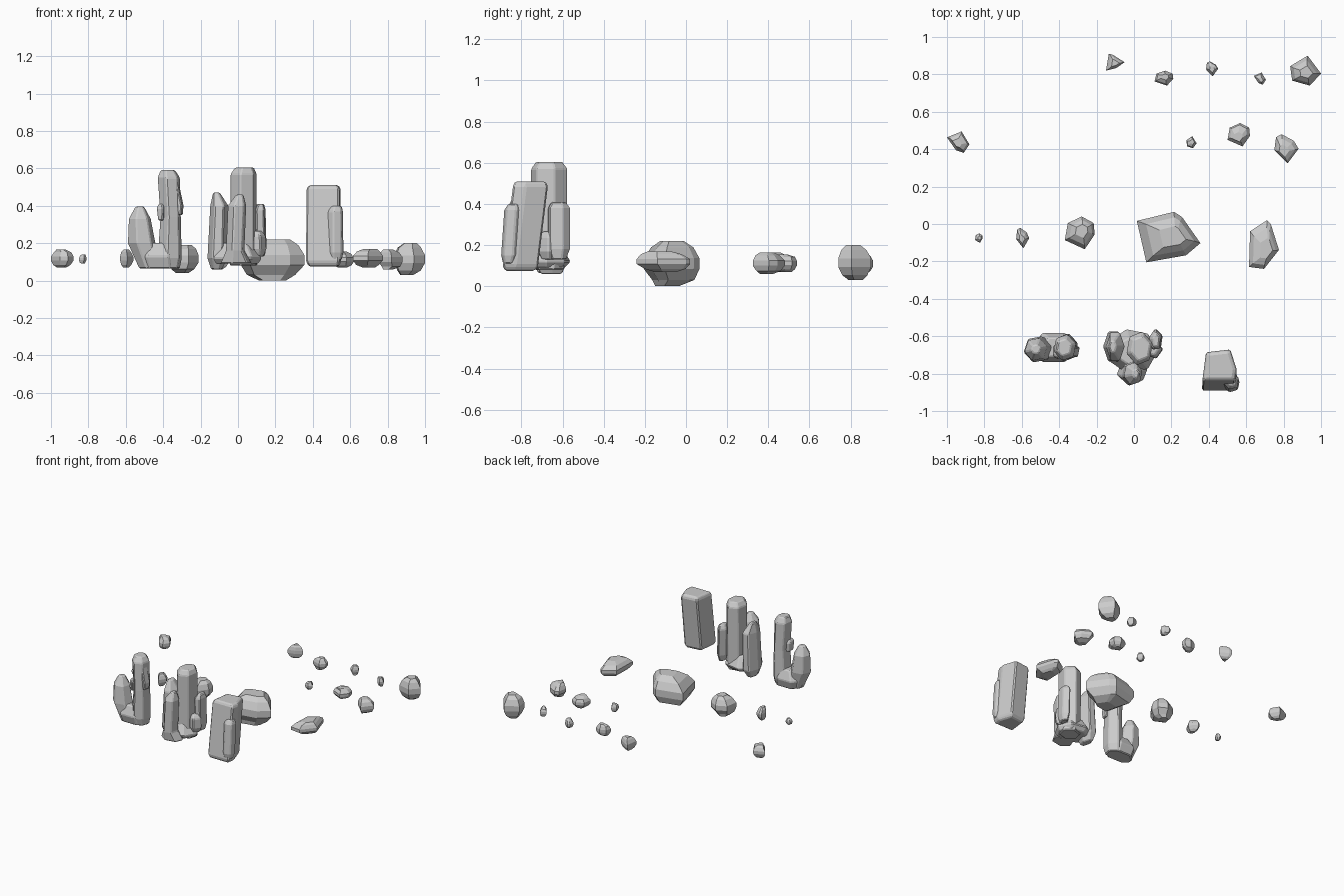
import bpy, bmesh, math, random

random.seed(4)


def loft(name, rings, bevel=0.0):
    """Skin a stack of equal-sized point rings and cap both ends."""
    bm = bmesh.new()
    vs = [[bm.verts.new(p) for p in r] for r in rings]
    n = len(vs[0])
    for a, b in zip(vs, vs[1:]):
        for i in range(n):
            j = (i + 1) % n
            bm.faces.new((a[i], a[j], b[j], b[i]))
    bm.faces.new(vs[0][::-1])
    bm.faces.new(vs[-1])
    bmesh.ops.recalc_face_normals(bm, faces=bm.faces)
    me = bpy.data.meshes.new(name)
    bm.to_mesh(me)
    bm.free()
    ob = bpy.data.objects.new(name, me)
    bpy.context.collection.objects.link(ob)
    if bevel:
        m = ob.modifiers.new("soft_edges", 'BEVEL')
        m.width = bevel
        m.segments = 1
        m.angle_limit = math.radians(25)
    return ob


# Rock outlines seen from above, in a -1..1 box
SHAPES = {
    "wedge": [(-1, .64), (.17, 1), (.42, .8), (1, -.24), (.55, -.72), (-.7, -1)],
    "tri": [(-.7, 1), (-.3, .9), (1, 0), (.1, -.7), (-1, -1)],
    "slab": [(-1, -.92), (-.93, .55), (.2, 1), (.45, .85), (1, -.22), (.0, -1)],
    "hex": [(-1, -.44), (-.8, .6), (.13, 1), (.93, .6), (1, -.1), (.33, -1)],
    "pent": [(-1, .3), (.13, 1), (1, -.2), (.27, -1), (-.87, -.67)],
    "kite": [(-1, .45), (.3, 1), (1, -.2), (.5, -1), (-.2, -.75)],
    "lump": [(-1, -.1), (-.85, .8), (-.4, 1), (.6, .55), (1, 0), (.1, -1)],
}
LEVELS = [(0, .42), (.14, .76), (.38, 1), (.62, 1), (.86, .76), (1, .42)]


def rock(name, shape, x0, x1, y0, y1, z0, z1):
    cx, cy, w, d = (x0 + x1) / 2, (y0 + y1) / 2, (x1 - x0) / 2, (y1 - y0) / 2
    rings = []
    for t, s in LEVELS:
        k = (1 - s) * .35
        ox, oy = random.uniform(-k, k) * w, random.uniform(-k, k) * d
        rings.append([(cx + ox + px * w * s, cy + oy + py * d * s, z0 + t * (z1 - z0))
                      for px, py in SHAPES[shape]])
    loft(name, rings)


# Scattered rocks, back row to front row
rock("rock_back_1", "tri", -.15, -.05, .82, .91, .06, .16)
rock("rock_back_2", "hex", .11, .21, .74, .82, .07, .16)
rock("rock_back_3", "lump", .385, .45, .79, .87, .08, .15)
rock("rock_back_4", "kite", .64, .705, .745, .81, .08, .15)
rock("rock_back_5", "pent", .835, 1, .74, .90, .03, .20)
rock("rock_mid_1", "kite", -1, -.88, .38, .495, .07, .165)
rock("rock_mid_2", "pent", .28, .335, .405, .47, .085, .145)
rock("rock_mid_3", "hex", .50, .62, .415, .54, .07, .155)
rock("rock_mid_4", "lump", .75, .88, .325, .48, .06, .165)
rock("pebble", "hex", -.85, -.81, -.10, -.05, .09, .14)
rock("small_rock", "lump", -.63, -.56, -.13, -.02, .07, .165)
rock("medium_rock", "hex", -.37, -.21, -.135, .04, .04, .19)
rock("boulder", "wedge", .015, .355, -.205, .065, 0, .22)
rock("flat_rock", "slab", .615, .775, -.24, .02, .07, .17)


def crystal(name, sections, sides=6, turn=0.0):
    """Sections are (x, y, z, half width, half depth), bottom to top."""
    ang = [turn + 2 * math.pi * i / sides for i in range(sides)]
    mx = max(abs(math.cos(a)) for a in ang)
    my = max(abs(math.sin(a)) for a in ang)
    loft(name, [[(x + w * math.cos(a) / mx, y + d * math.sin(a) / my, z) for a in ang]
                for x, y, z, w, d in sections], .006)


# Left pillar cluster
crystal("left_cluster_base", [(-.42, -.66, .065, .11, .06), (-.43, -.66, .13, .12, .08),
                              (-.42, -.66, .20, .07, .05)])
crystal("left_cluster_tall", [(-.375, -.66, .065, .065, .06), (-.365, -.66, .12, .065, .075),
                              (-.36, -.66, .34, .055, .075), (-.37, -.66, .55, .06, .07),
                              (-.375, -.66, .59, .04, .045)], 6, .3)
crystal("left_cluster_short", [(-.47, -.67, .065, .06, .05), (-.515, -.67, .2, .075, .07),
                               (-.525, -.67, .33, .06, .06), (-.525, -.67, .395, .025, .025)], 6, .2)
crystal("left_cluster_sliver", [(-.325, -.68, .35, .03, .03), (-.325, -.68, .40, .035, .033),
                                (-.345, -.68, .52, .03, .03), (-.35, -.68, .56, .015, .015)], 4, .6)
crystal("left_cluster_knob", [(-.41, -.68, .32, .02, .04), (-.41, -.68, .39, .03, .045),
                              (-.41, -.68, .41, .015, .03)], 5)

# Middle pillar cluster
crystal("middle_cluster_base", [(-.01, -.68, .09, .12, .09), (-.01, -.68, .12, .14, .12),
                                (-.01, -.68, .2, .09, .07)], 7)
crystal("middle_cluster_tall", [(.03, -.665, .08, .075, .07), (.03, -.665, .14, .07, .085),
                                (.03, -.665, .57, .07, .09), (.035, -.665, .605, .05, .065)], 6, .3)
crystal("middle_cluster_left", [(-.115, -.655, .06, .03, .05), (-.11, -.655, .12, .055, .08),
                                (-.10, -.655, .40, .05, .075), (-.115, -.655, .47, .02, .03)], 6)
crystal("middle_cluster_front", [(-.01, -.79, .09, .085, .06), (-.015, -.80, .16, .05, .065),
                                 (-.005, -.80, .40, .05, .06), (.01, -.80, .46, .02, .025)], 6, .25)
crystal("middle_cluster_right", [(.12, -.62, .13, .025, .04), (.12, -.62, .18, .035, .06),
                                 (.115, -.62, .38, .035, .06), (.12, -.62, .41, .02, .04)], 5, .4)
crystal("middle_cluster_knob", [(.10, -.67, .13, .04, .03), (.105, -.67, .17, .05, .05),
                                (.105, -.67, .24, .045, .05), (.10, -.67, .265, .03, .03)], 5)


# Right pillar: a leaning five-sided slab
def slab_ring(dy, z, s=1.0):
    pts = [(-.075, .08), (.055, .095), (.09, -.015), (.08, -.075), (-.095, -.075)]
    return [(.46 + px * s, -.765 + dy + py * s, z) for px, py in pts]


loft("right_pillar", [slab_ring(-.05, .075, .85), slab_ring(-.05, .10, 1.02),
                      slab_ring(0, .49), slab_ring(0, .51, .85)], .008)
crystal("right_pillar_side", [(.52, -.86, .11, .035, .03), (.52, -.855, .15, .045, .045),
                              (.52, -.84, .37, .042, .045), (.525, -.835, .40, .03, .03)], 6, .3)
